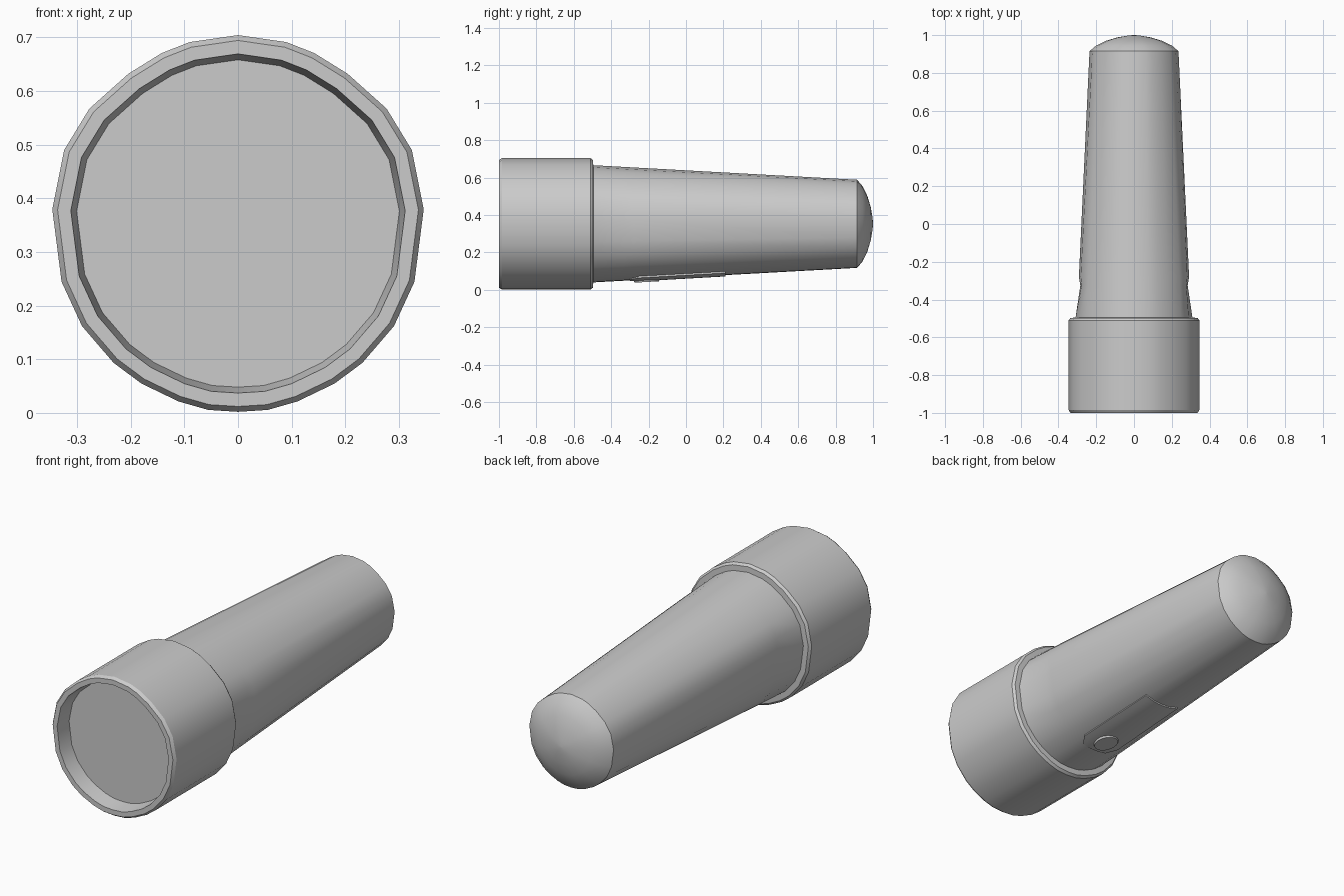
import bpy, bmesh, math

if "Cube" in bpy.data.objects:
    bpy.data.objects.remove(bpy.data.objects["Cube"])

CZ = 0.353
# right half of the unit cross-section, top to bottom
HALF = [(0, 1), (.26, .963), (.41, .905), (.59, .795), (.80, .61), (.936, .39), (1, .075),
        (.95, -.31), (.84, -.545), (.67, -.74), (.52, -.85), (.32, -.945), (.16, -.99), (0, -1)]


def section(y, sx, sz, side=None):
    """Mirrored ring at y; side gives x factors for the grip panel points."""
    side = side or {}
    pts = [(x * sx * side.get(i, 1), y, CZ + z * sz) for i, (x, z) in enumerate(HALF)]
    return pts + [(-x, y2, z) for x, y2, z in reversed(pts[1:-1])]


def finish(name, bm, angle=30):
    bmesh.ops.recalc_face_normals(bm, faces=bm.faces)
    me = bpy.data.meshes.new(name)
    bm.to_mesh(me)
    bm.free()
    ob = bpy.data.objects.new(name, me)
    bpy.context.collection.objects.link(ob)
    bpy.ops.object.select_all(action='DESELECT')
    ob.select_set(True)
    bpy.context.view_layer.objects.active = ob
    bpy.ops.object.shade_smooth_by_angle(angle=math.radians(angle))
    return ob


def loft(name, rings, cap_start=True, cap_end=True, angle=30):
    bm = bmesh.new()
    vr = [[bm.verts.new(p) for p in r] for r in rings]
    n = len(vr[0])
    for a, b in zip(vr, vr[1:]):
        for i in range(n):
            j = (i + 1) % n
            bm.faces.new((a[i], a[j], b[j], b[i]))
    if cap_start:
        bm.faces.new(vr[0])
    if cap_end:
        bm.faces.new(vr[-1])
    return finish(name, bm, angle)


# lamp head with recessed lens, thin chamfers and rear ledge
loft("lamp_head", [section(y, s * .986, s) for y, s in [
    (-.92, .305), (-1, .316), (-1, .341), (-.985, .351), (-.51, .351), (-.497, .341), (-.495, .30)]],
    cap_end=False)


def cone_r(y):
    return .3135 - .078 * (y + .5) / 1.415


# tapered handle with raised grip panels on both sides and a domed end
dip = {5: .975, 6: .935, 7: .935, 8: .965}
panel = {5: 1.0, 6: .968, 7: .968, 8: 1.0}
rings = [section(-.5, .31, cone_r(-.5))]
for y, f in [(-.325, dip), (-.28, panel)]:
    rings.append(section(y, cone_r(y), cone_r(y), f))
for y, r in [(.915, .2355), (.945, .200), (.970, .148), (.988, .088), (.997, .035), (1, .006)]:
    rings.append(section(y, r, r))
loft("handle", rings, cap_start=False, angle=28)


# switch plate curved around the underside of the handle
def plate_ring(y, half, lift):
    def arc(r, steps):
        return [(r * math.sin(t), y, CZ - r * math.cos(t)) for t in steps]
    r = cone_r(y)
    a = half / r
    steps = [a * (k / 4 - 1) for k in range(9)]
    return arc(r + lift, steps) + arc(r - .02, reversed(steps))


loft("switch_plate", [plate_ring(-.30, .07, .004), plate_ring(-.25, .105, .008),
                      plate_ring(.21, .10, .007)])

# oval push button on the plate
BY = -.21
bm = bmesh.new()
bmesh.ops.create_cone(bm, cap_ends=True, segments=20, radius1=.05, radius2=.06, depth=.03)
for v in bm.verts:
    v.co.y = v.co.y * 1.3 + BY
    v.co.z += CZ - cone_r(BY) + .0015 + .055 * (v.co.y - BY)
finish("push_button", bm)
